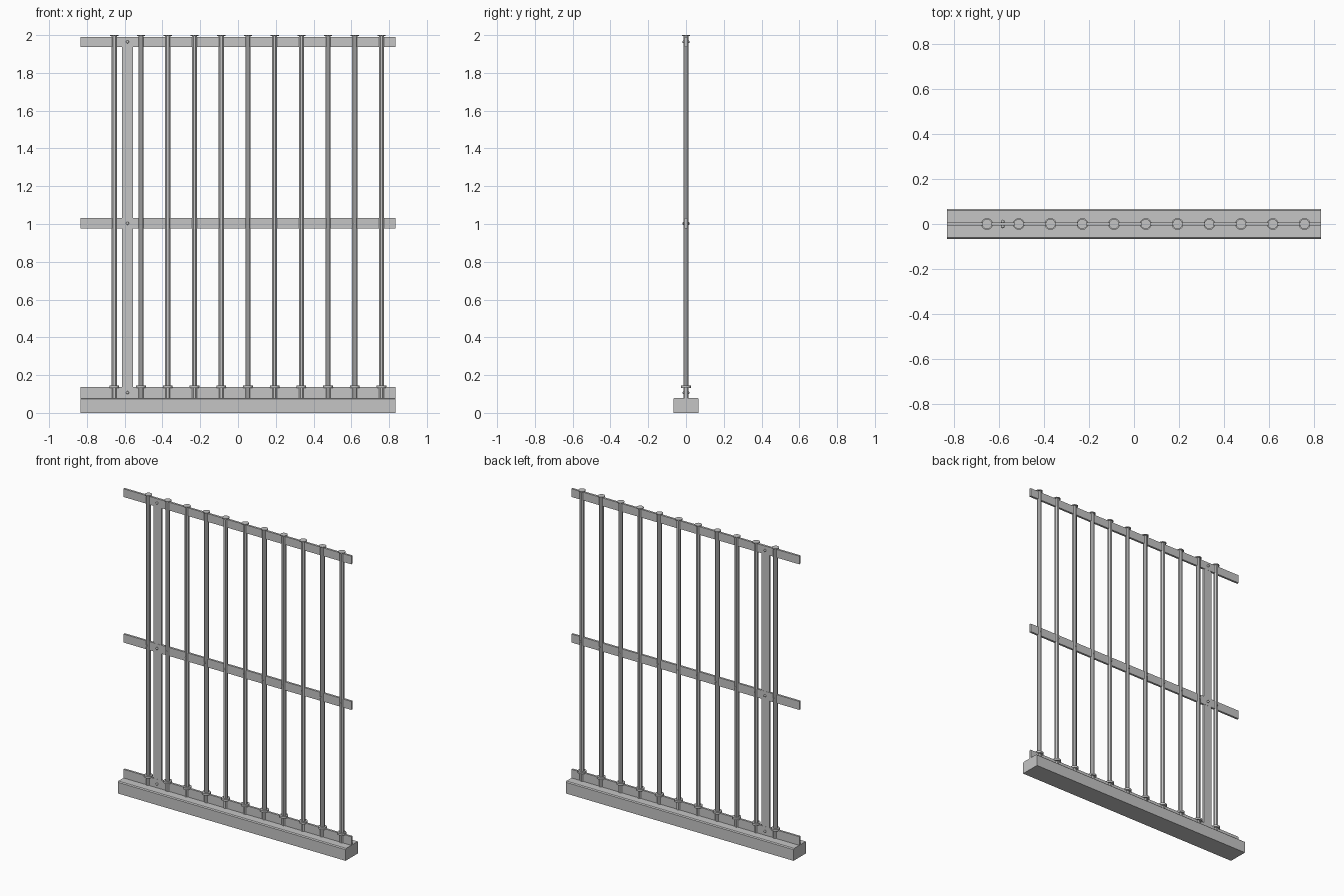
import bpy, bmesh
from math import pi

if "Cube" in bpy.data.objects:
    bpy.data.objects.remove(bpy.data.objects["Cube"], do_unlink=True)

GREY = (0.56, 0.56, 0.56, 1)
metal = bpy.data.materials.new("light_grey_metal")
metal.use_nodes = True
metal.diffuse_color = GREY
metal.node_tree.nodes["Principled BSDF"].inputs["Base Color"].default_value = GREY


def finish(name):
    obj = bpy.context.object
    obj.name = name
    obj.data.materials.append(metal)
    return obj


def box(name, x0, x1, half_y, z0, z1):
    bpy.ops.mesh.primitive_cube_add(size=1, location=((x0 + x1) / 2, 0, (z0 + z1) / 2))
    obj = finish(name)
    obj.scale = (x1 - x0, 2 * half_y, z1 - z0)
    bpy.ops.object.transform_apply(location=False, rotation=False, scale=True)
    return obj


def cylinder(name, x, z0, z1, radius, sides=24):
    # Flat-sided when few sides are asked for, otherwise smooth
    bpy.ops.mesh.primitive_cylinder_add(vertices=sides, radius=radius, depth=z1 - z0,
                                        location=(x, 0, (z0 + z1) / 2),
                                        rotation=(0, 0, pi / sides))
    bpy.ops.object.shade_smooth_by_angle()
    finish(name)


def rivet(x, z):
    # One domed head on the front and one on the back
    for y in (-0.011, 0.011):
        bpy.ops.mesh.primitive_uv_sphere_add(segments=12, ring_count=8, radius=0.008,
                                             location=(x, y, z))
        bpy.ops.object.shade_smooth_by_angle()
        finish("upright_rivet")


def pin(x, z):
    # Short pin through a round bar
    bpy.ops.mesh.primitive_cylinder_add(vertices=12, radius=0.006, depth=0.034,
                                        location=(x, 0, z), rotation=(pi / 2, 0, 0))
    bpy.ops.object.shade_smooth_by_angle()
    finish("bar_pin")


HALF = 0.833

# Plinth with chamfered long top edges
plinth = box("plinth", -HALF, HALF, 0.066, 0, 0.08)
bm = bmesh.new()
bm.from_mesh(plinth.data)
edges = [e for e in bm.edges
         if all(v.co.z > 0 for v in e.verts) and abs(e.verts[0].co.x - e.verts[1].co.x) > 1]
bmesh.ops.bevel(bm, geom=edges, offset=0.006, segments=1, affect="EDGES")
bm.to_mesh(plinth.data)
bm.free()

# Three flat horizontal rails
for name, z0, z1 in (("bottom_rail", 0.08, 0.137), ("middle_rail", 0.975, 1.031),
                     ("top_rail", 1.937, 1.991)):
    box(name, -HALF, HALF, 0.007, z0, z1)

# Flat upright riveted to the rails
box("flat_upright", -0.615, -0.556, 0.0062, 0.08, 1.985)
for z in (0.107, 1.003, 1.964):
    rivet(-0.585, z)

# Round bars with foot collar, thin top cap and middle pin
for i in range(11):
    x = -0.655 + i * 0.1415
    cylinder("bar", x, 0.08, 1.994, 0.0148, sides=8)
    cylinder("foot_collar", x, 0.133, 0.146, 0.026)
    cylinder("top_cap", x, 1.994, 2.0, 0.022)
    pin(x, 1.003)
